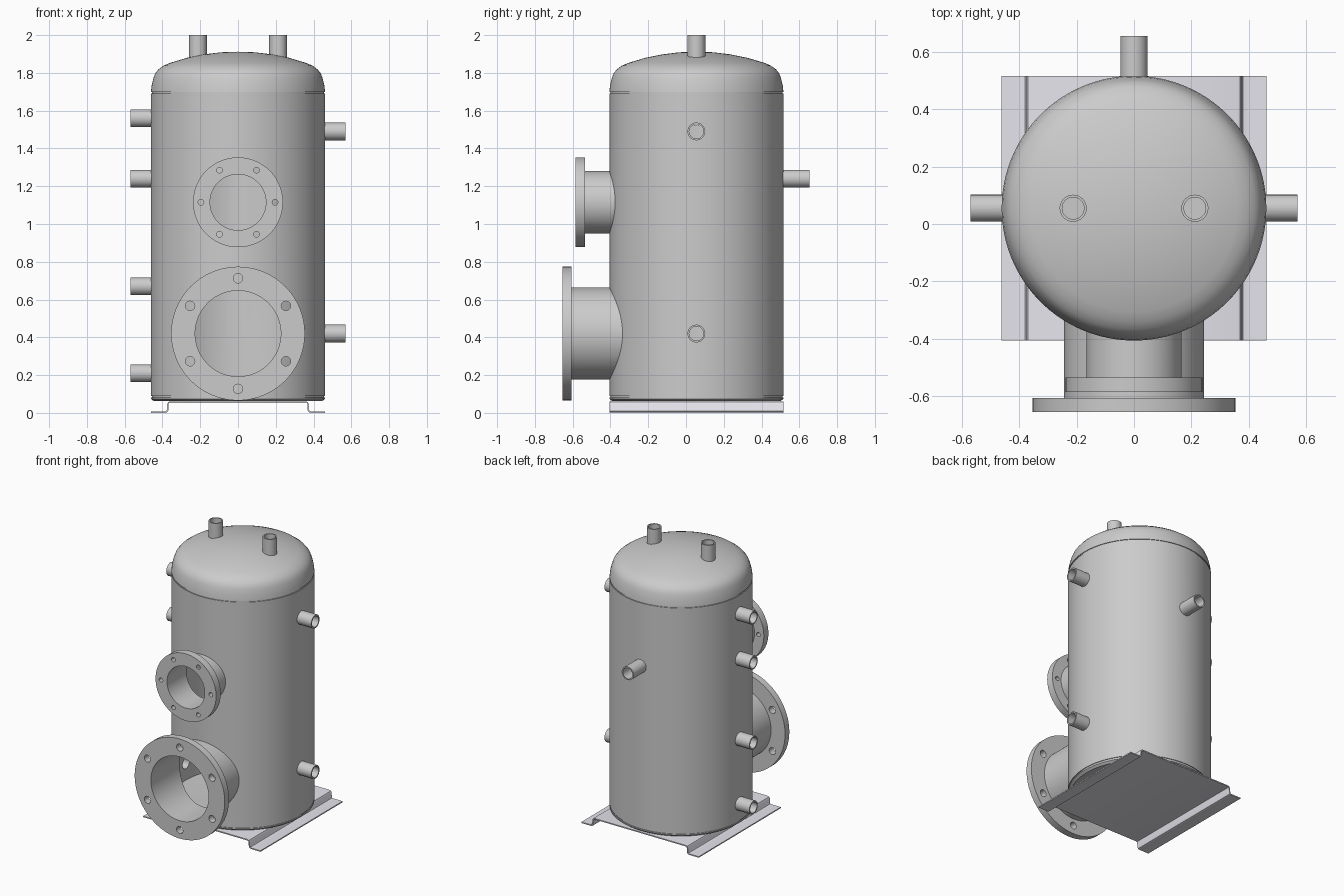
import bpy, bmesh, math
from mathutils import Vector, Matrix

if "Cube" in bpy.data.objects:
    bpy.data.objects.remove(bpy.data.objects["Cube"])

CY = 0.055          # tank axis, y
R = 0.461           # tank radius
WALL = 0.012


def finish(name, bm):
    bmesh.ops.recalc_face_normals(bm, faces=bm.faces)
    me = bpy.data.meshes.new(name)
    bm.to_mesh(me)
    bm.free()
    ob = bpy.data.objects.new(name, me)
    bpy.context.collection.objects.link(ob)
    return ob


def lathe(name, pts, origin=(0, 0, 0), direction=(0, 0, 1), steps=96, closed=False):
    """Revolve (radius, distance) points about an axis through origin."""
    bm = bmesh.new()
    vs = [bm.verts.new((r, 0, d)) for r, d in pts]
    es = [bm.edges.new(p) for p in zip(vs, vs[1:])]
    if closed:
        es.append(bm.edges.new((vs[-1], vs[0])))
    bmesh.ops.spin(bm, geom=vs + es, cent=(0, 0, 0), axis=(0, 0, 1),
                   angle=2 * math.pi, steps=steps, use_duplicate=False)
    bmesh.ops.remove_doubles(bm, verts=bm.verts, dist=1e-5)
    rot = Vector(direction).to_track_quat('Z', 'Y').to_matrix().to_4x4()
    bm.transform(Matrix.Translation(origin) @ rot)
    return finish(name, bm)


def rod(r, d0, d1, origin, direction, steps=48):
    return lathe("cutter", [(0, d0), (r, d0), (r, d1), (0, d1)], origin, direction, steps)


def cut(ob, cutters, keep=False):
    bpy.context.view_layer.objects.active = ob
    for c in cutters:
        m = ob.modifiers.new("cut", 'BOOLEAN')
        m.operation, m.solver, m.object = 'DIFFERENCE', 'EXACT', c
        bpy.ops.object.modifier_apply(modifier=m.name)
        if not keep:
            bpy.data.objects.remove(c)


def smooth(ob):
    bpy.ops.object.select_all(action='DESELECT')
    ob.select_set(True)
    bpy.context.view_layer.objects.active = ob
    bpy.ops.object.shade_smooth_by_angle(angle=math.radians(32))


# Tank shell: domed outside with weld grooves, hollowed by an inner core
dome = [(R, 1.70), (.457, 1.735), (.447, 1.775), (.438, 1.798), (.422, 1.818),
        (.395, 1.838), (.36, 1.853), (.27, 1.88), (.18, 1.898), (.09, 1.909), (0, 1.912)]
g = R - .005
outer = [(0, .062), (.445, .062), (R, .074), (R, .082), (g, .082), (g, .09), (R, .09),
         (R, 1.69), (g, 1.69), (g, 1.70)] + dome
inner = [(0, .076), (R - WALL, .09)] + [(r * (R - WALL) / R, z - WALL) for r, z in dome]
axis = (0, CY, 0)
tank = lathe("tank_shell", outer, axis, steps=128)
core = lathe("core", inner, axis, steps=128)
cut(tank, [core], keep=True)

# Pipe stubs: name, origin, direction, inner start, outer end
stubs = []
for i, z in enumerate((.21, .67, 1.24, 1.56)):
    stubs.append((f"left_pipe_{i + 1}", (0, CY, z), (-1, 0, 0), .42, .57))
for i, z in enumerate((.42, 1.49)):
    stubs.append((f"right_pipe_{i + 1}", (0, CY, z), (1, 0, 0), .42, .57))
stubs.append(("back_pipe", (0, CY, 1.24), (0, 1, 0), .42, .60))
for side, x in (("left", -.212), ("right", .212)):
    stubs.append((f"top_{side}_pipe", (x, CY, 0), (0, 0, 1), 1.84, 2.0))

ro, ri = .047, .038
for name, o, d, a, b in stubs:
    pipe = lathe(name, [(ro, a), (ro, b), (ri, b), (ri, a)], o, d, 48, closed=True)
    cut(pipe, [core], keep=True)
    smooth(pipe)
    cut(tank, [rod(ro - .001, a - .02, b, o, d)])

# Flanged necks: z, flange radius, neck radius, bore, flange start, flange end,
# bolt circle, bolt hole radius, first bolt angle
for name, z, fr, nr, br, f0, f1, bc, bh, a0 in (
        ("lower_flange_neck", .42, .354, .244, .227, .662, .71, .293, .025, 30),
        ("upper_flange_neck", 1.115, .238, .165, .148, .589, .641, .196, .015, 0)):
    o, d = (0, CY, z), (0, -1, 0)
    neck = lathe(name, [(nr, .34), (nr, f0), (fr, f0), (fr, f1), (br, f1), (br, .34)],
                 o, d, 96, closed=True)
    cut(neck, [core], keep=True)
    holes = []
    for k in range(6):
        t = math.radians(a0 + 60 * k)
        holes.append(rod(bh, f0 - .02, f1 + .02,
                         (bc * math.cos(t), CY, z + bc * math.sin(t)), d, 24))
    cut(neck, holes)
    smooth(neck)
    cut(tank, [rod(nr - .001, .3, .6, o, d, 96)])

smooth(tank)
bpy.data.objects.remove(core)

# Base plate: bent sheet with a raised middle and bolted feet
half = [(.461, .004), (.386, .004), (.377, .007), (.373, .015), (.371, .046),
        (.367, .054), (.358, .057)]
path = half + [(-x, z) for x, z in reversed(half)]
bm = bmesh.new()
rows = [[bm.verts.new((x, y, z)) for x, z in path] for y in (CY - R, CY + R)]
for i in range(len(path) - 1):
    bm.faces.new((rows[0][i], rows[0][i + 1], rows[1][i + 1], rows[1][i]))
base = finish("base_plate", bm)
bpy.context.view_layer.objects.active = base
s = base.modifiers.new("thickness", 'SOLIDIFY')
s.thickness, s.offset = .008, 0
bpy.ops.object.modifier_apply(modifier=s.name)
cut(base, [rod(.016, -.05, .03, (sx * .423, CY + sy * .424, 0), (0, 0, 1), 24)
           for sx in (-1, 1) for sy in (-1, 1)])
smooth(base)
mat = bpy.data.materials.new("plate_grey")
mat.diffuse_color = (.79, .78, .84, 1)
mat.use_nodes = True
mat.node_tree.nodes["Principled BSDF"].inputs["Base Color"].default_value = mat.diffuse_color
base.data.materials.clear()
base.data.materials.append(mat)
